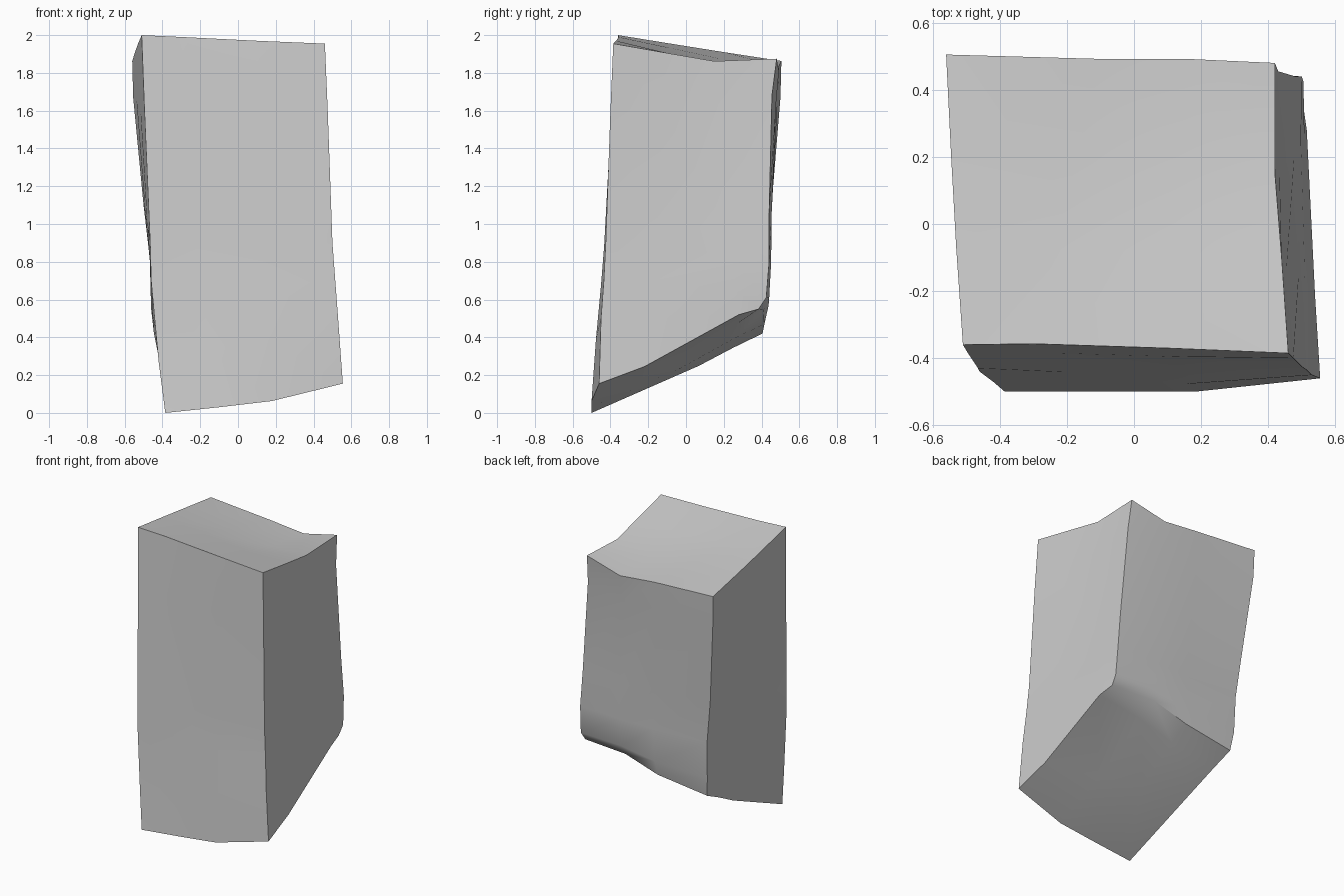
import bpy
import bmesh
from mathutils import Vector

cube = bpy.data.objects.get("Cube")
if cube:
    bpy.data.objects.remove(cube, do_unlink=True)


def path(*points):
    return [Vector(p) for p in points]


def edge(start, *middle, end):
    return [start, *path(*middle), end]


# Four upright corner edges, listed from top to bottom
front_left = path((.46, -.385, 1.955), (.475, -.4, 1.6), (.5, -.425, .9),
                  (.515, -.435, .7), (.53, -.45, .5), (.555, -.46, .155))
front_right = path((-.51, -.36, 2), (-.495, -.385, 1.6), (-.465, -.43, .9),
                   (-.46, -.44, .7), (-.42, -.47, .27), (-.385, -.5, 0))
back_left = path((.42, .48, 1.875), (.43, .455, 1.68), (.48, .44, 1.05),
                 (.5, .44, .8), (.505, .425, .61), (.5, .385, .55))
back_right = path((-.56, .505, 1.863), (-.555, .5, 1.67), (-.5, .45, 1.1),
                  (-.465, .435, .8), (-.46, .425, .55), (-.445, .405, .42))

# Rim edges of the top
top_front = edge(front_right[0], (-.3, -.357, 1.99), (.1, -.37, 1.97), end=front_left[0])
top_back = edge(back_right[0], (-.1, .492, 1.835), (.16, .492, 1.81), end=back_left[0])
top_left = edge(front_left[0], (.44, -.1, 1.905), (.42, .15, 1.862), end=back_left[0])
top_right = edge(front_right[0], (-.53, -.07, 1.953), (-.545, .2, 1.91), end=back_right[0])

# Rim edges of the slanted underside
base_front = edge(front_right[-1], (-.1, -.5, .03), (.18, -.5, .063), end=front_left[-1])
base_back = edge(back_right[-1], (-.075, .415, .47), (.175, .41, .545), end=back_left[-1])
base_left = edge(front_left[-1], (.54, -.22, .245), (.515, .28, .52), end=back_left[-1])
base_right = edge(front_right[-1], (-.41, .07, .25), (-.43, .25, .345), end=back_right[-1])


def patch(bm, a, b, c, d):
    """Fill between edges a and b, bounded by c at their starts and d at their ends."""
    nu, nv = len(a) - 1, len(c) - 1
    grid = []
    for j in range(nv + 1):
        v = j / nv
        row = []
        for i in range(nu + 1):
            u = i / nu
            across = a[i].lerp(b[i], v) + c[j].lerp(d[j], u)
            corners = a[0].lerp(a[-1], u).lerp(b[0].lerp(b[-1], u), v)
            row.append(bm.verts.new(across - corners))
        grid.append(row)
    for low, high in zip(grid, grid[1:]):
        for i in range(nu):
            bm.faces.new((low[i], low[i + 1], high[i + 1], high[i]))


# Block: six gently warped sides joined along the shared edges
bm = bmesh.new()
patch(bm, top_front, top_back, top_right, top_left)
patch(bm, base_front, base_back, base_right, base_left)
patch(bm, front_right, front_left, top_front, base_front)
patch(bm, back_right, back_left, top_back, base_back)
patch(bm, front_left, back_left, top_left, base_left)
patch(bm, front_right, back_right, top_right, base_right)
bmesh.ops.remove_doubles(bm, verts=bm.verts[:], dist=.001)
bmesh.ops.recalc_face_normals(bm, faces=bm.faces[:])

mesh = bpy.data.meshes.new("stone_block")
bm.to_mesh(mesh)
bm.free()
block = bpy.data.objects.new("stone_block", mesh)
bpy.context.collection.objects.link(block)

# Plain grey stone
stone = bpy.data.materials.new("stone_grey")
stone.use_nodes = True
grey = (.6, .6, .6, 1)
stone.diffuse_color = grey
shader = next(n for n in stone.node_tree.nodes if n.type == "BSDF_PRINCIPLED")
shader.inputs["Base Color"].default_value = grey
mesh.materials.append(stone)

# Smooth sides with crisp corner edges
bpy.ops.object.select_all(action="DESELECT")
block.select_set(True)
bpy.context.view_layer.objects.active = block
bpy.ops.object.shade_smooth_by_angle(angle=.7)
